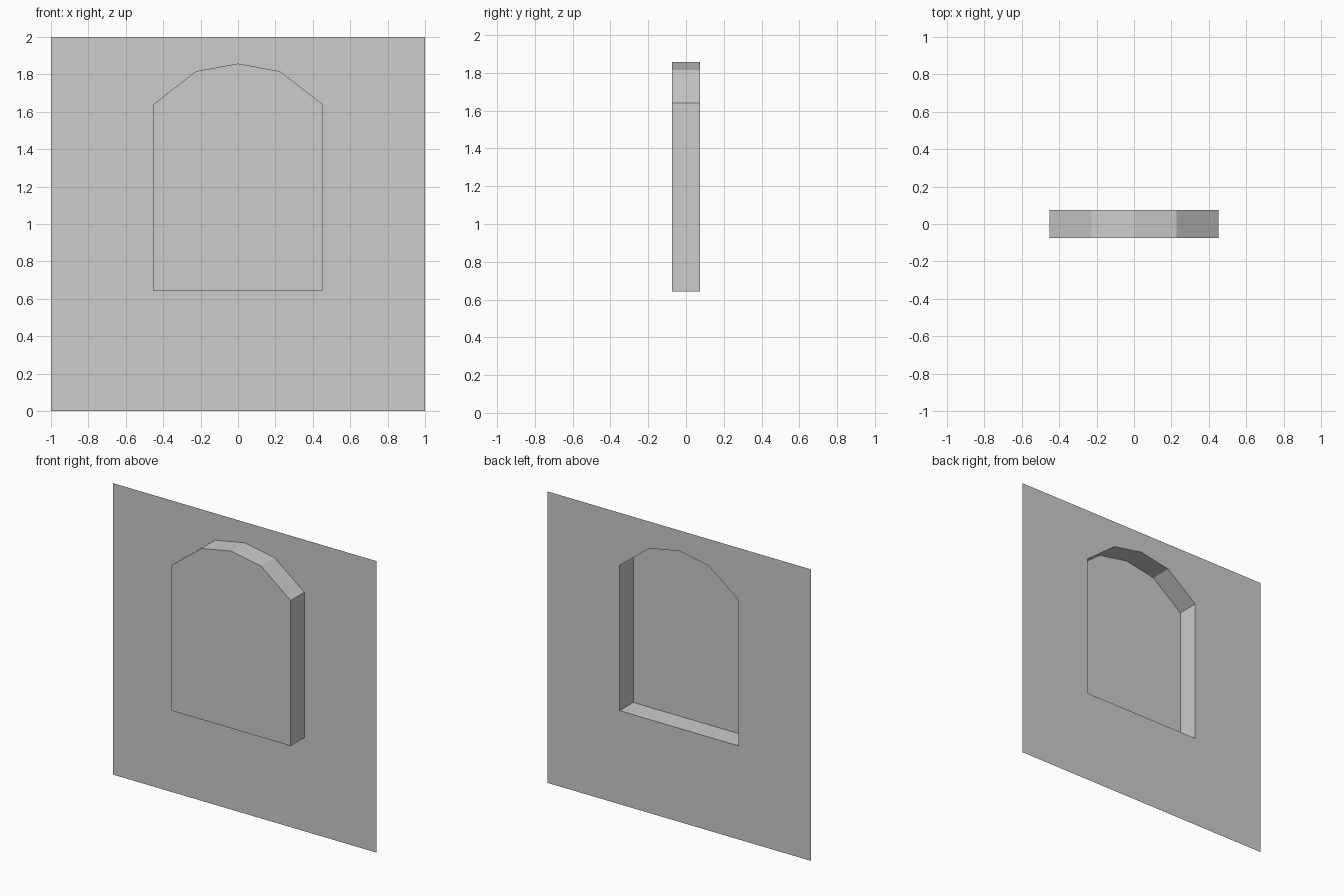
import bpy, bmesh

if "Cube" in bpy.data.objects:
    bpy.data.objects.remove(bpy.data.objects["Cube"])

Y_FRONT, Y_WALL = -0.074, 0.074

grey = bpy.data.materials.new("light grey")
grey.diffuse_color = (0.604, 0.604, 0.604, 1)
grey.use_nodes = True
grey.node_tree.nodes["Principled BSDF"].inputs["Base Color"].default_value = grey.diffuse_color

# Arched outline: right half, mirrored for the left
half = [(0.452, 0.642), (0.452, 1.64), (0.226, 1.816)]
arch = half + [(0, 1.858)] + [(-x, z) for x, z in reversed(half)]

bm = bmesh.new()


def ring(points, y):
    return [bm.verts.new((x, y, z)) for x, z in points]


# Thin wall sheet with an arched opening
outer = ring([(-1, 0), (1, 0), (1, 2), (-1, 2)], Y_WALL)
back = ring(arch, Y_WALL)
loops = [bm.edges.new((r[i], r[(i + 1) % len(r)]))
         for r in (outer, back) for i in range(len(r))]
bmesh.ops.triangle_fill(bm, edges=loops, use_beauty=True, normal=(0, -1, 0))

# Raised arched panel, hollow and open at the back
front = ring(arch, Y_FRONT)
bm.faces.new(front)
n = len(arch)
for i in range(n):
    j = (i + 1) % n
    bm.faces.new((back[i], back[j], front[j], front[i]))

# Consistent normals, facing the front
bmesh.ops.recalc_face_normals(bm, faces=bm.faces[:])
bm.normal_update()
if sum(f.normal.y * f.calc_area() for f in bm.faces) > 0:
    bmesh.ops.reverse_faces(bm, faces=bm.faces[:])

mesh = bpy.data.meshes.new("arched_wall")
bm.to_mesh(mesh)
bm.free()
mesh.materials.append(grey)
bpy.context.collection.objects.link(bpy.data.objects.new("arched_wall", mesh))
